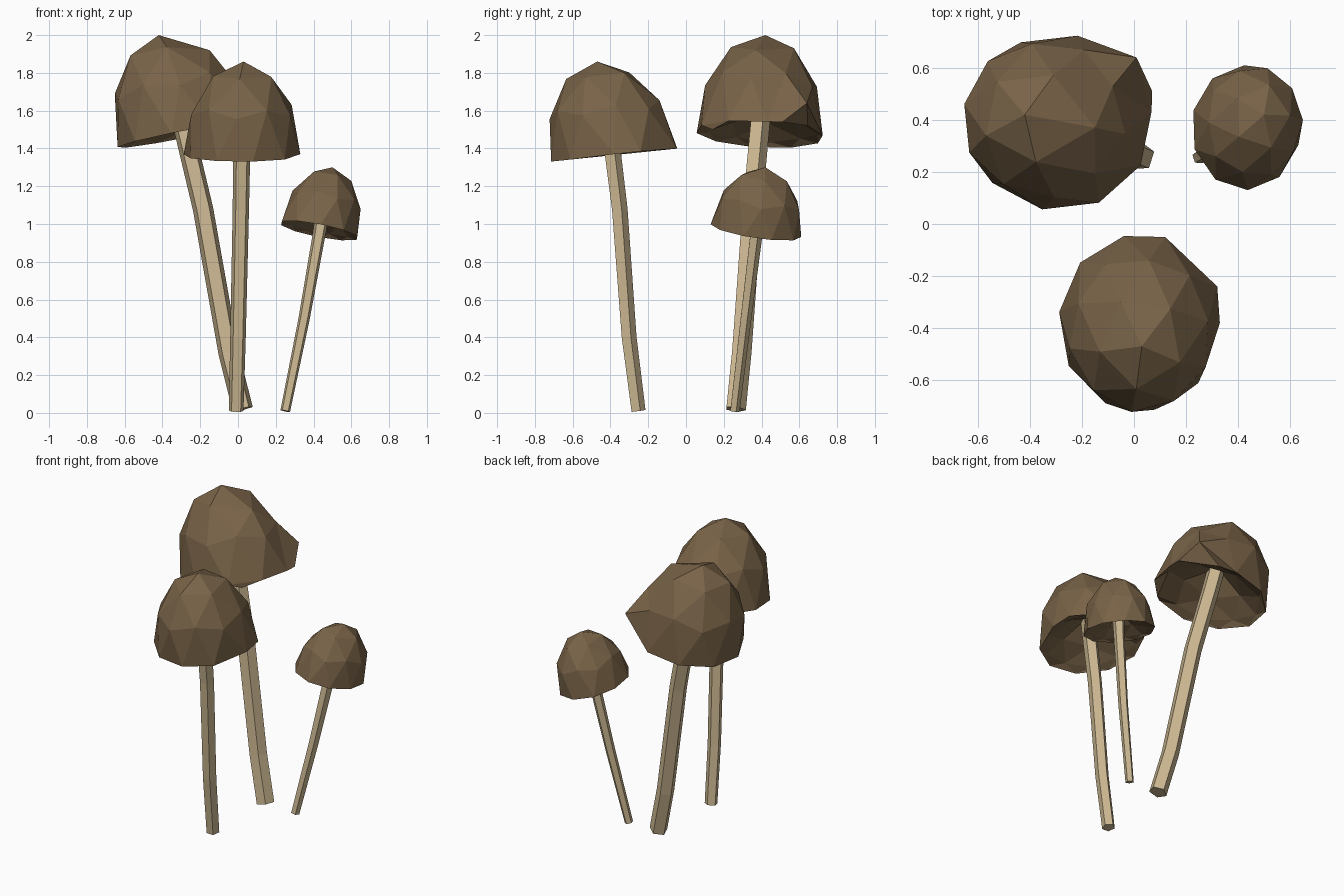
import bpy, bmesh, math
from mathutils import Vector, Matrix

if "Cube" in bpy.data.objects:
    bpy.data.objects.remove(bpy.data.objects["Cube"])


def material(name, color):
    m = bpy.data.materials.new(name)
    m.diffuse_color = (*color, 1.0)
    m.use_nodes = True
    m.node_tree.nodes["Principled BSDF"].inputs["Base Color"].default_value = m.diffuse_color
    return m


CAP = material("cap brown", (0.190, 0.125, 0.064))
STEM = material("stem cream", (0.600, 0.475, 0.285))


def finish(name, bm, mat):
    bmesh.ops.recalc_face_normals(bm, faces=bm.faces)
    mesh = bpy.data.meshes.new(name)
    bm.to_mesh(mesh)
    bm.free()
    mesh.materials.append(mat)
    obj = bpy.data.objects.new(name, mesh)
    bpy.context.collection.objects.link(obj)
    return obj


def cap(name, centre, apex, rx, ry, slope_x, slope_y, phase, pulls=(), hollow=0.4):
    """Low-poly dome: an icosphere whose lower half is a hollow cone."""
    bm = bmesh.new()
    bmesh.ops.create_icosphere(bm, subdivisions=2, radius=1.0)
    turn = Matrix.Rotation(math.radians(phase), 3, 'Z')
    c = Vector(centre)
    axis = Vector(apex) - c
    ax, ay = Vector((rx, 0, slope_x)), Vector((0, ry, slope_y))
    for v in bm.verts:
        p = turn @ v.co
        h = p.z if p.z > -0.01 else hollow * (1 - math.hypot(p.x, p.y))
        v.co = c + ax * p.x + ay * p.y + axis * h
    # uneven outline: pull the nearest corner to each given point
    for target in map(Vector, pulls):
        min(bm.verts, key=lambda v: (v.co - target).length).co = target
    return finish(name, bm, CAP)


def stem(name, path, r0, r1, sides=5):
    """Bent tapering tube along a few path points."""
    bm = bmesh.new()
    pts = [Vector(p) for p in path]
    rings = []
    for i, p in enumerate(pts):
        tangent = pts[min(i + 1, len(pts) - 1)] - pts[max(i - 1, 0)]
        q = Vector((0, 0, 1)).rotation_difference(tangent)
        r = r0 + (r1 - r0) * i / (len(pts) - 1)
        angles = [math.tau * (k / sides + 0.25) for k in range(sides)]
        rings.append([bm.verts.new(p + q @ Vector((r * math.cos(a), r * math.sin(a), 0)))
                      for a in angles])
    for a, b in zip(rings, rings[1:]):
        for k in range(sides):
            n = (k + 1) % sides
            bm.faces.new((a[k], a[n], b[n], b[k]))
    bm.faces.new(rings[0][::-1])
    bm.faces.new(rings[-1])
    return finish(name, bm, STEM)


# Tall mushroom at the back left
cap("tall_cap", (-0.285, 0.39, 1.475), (-0.42, 0.42, 2.0),
    0.355, 0.34, 0.07, -0.02, 61,
    pulls=[(0.07, 0.51, 1.54), (0.01, 0.64, 1.64), (-0.15, 0.37, 1.92),
           (-0.07, 0.14, 1.50)])
stem("tall_stem", [(0.025, 0.26, 0.02), (-0.05, 0.29, 0.32),
                   (-0.185, 0.345, 1.08), (-0.285, 0.385, 1.5),
                   (-0.32, 0.40, 1.66)], 0.057, 0.056)

# Middle mushroom at the front
cap("middle_cap", (0.02, -0.38, 1.365), (0.03, -0.47, 1.86),
    0.31, 0.34, 0.0, 0.035, 47,
    pulls=[(0.12, -0.05, 1.40), (0.32, -0.24, 1.385), (0.33, -0.38, 1.37)])
stem("middle_stem", [(-0.01, -0.255, 0.01), (0.0, -0.305, 0.4),
                     (0.015, -0.355, 1.08), (0.02, -0.395, 1.4),
                     (0.022, -0.41, 1.54)], 0.041, 0.050)

# Small mushroom at the right
cap("small_cap", (0.43, 0.37, 0.965), (0.50, 0.42, 1.30),
    0.21, 0.24, -0.04, -0.035, 2)
stem("small_stem", [(0.25, 0.257, 0.01), (0.35, 0.315, 0.5),
                    (0.43, 0.37, 0.95), (0.45, 0.387, 1.08)], 0.027, 0.040)
